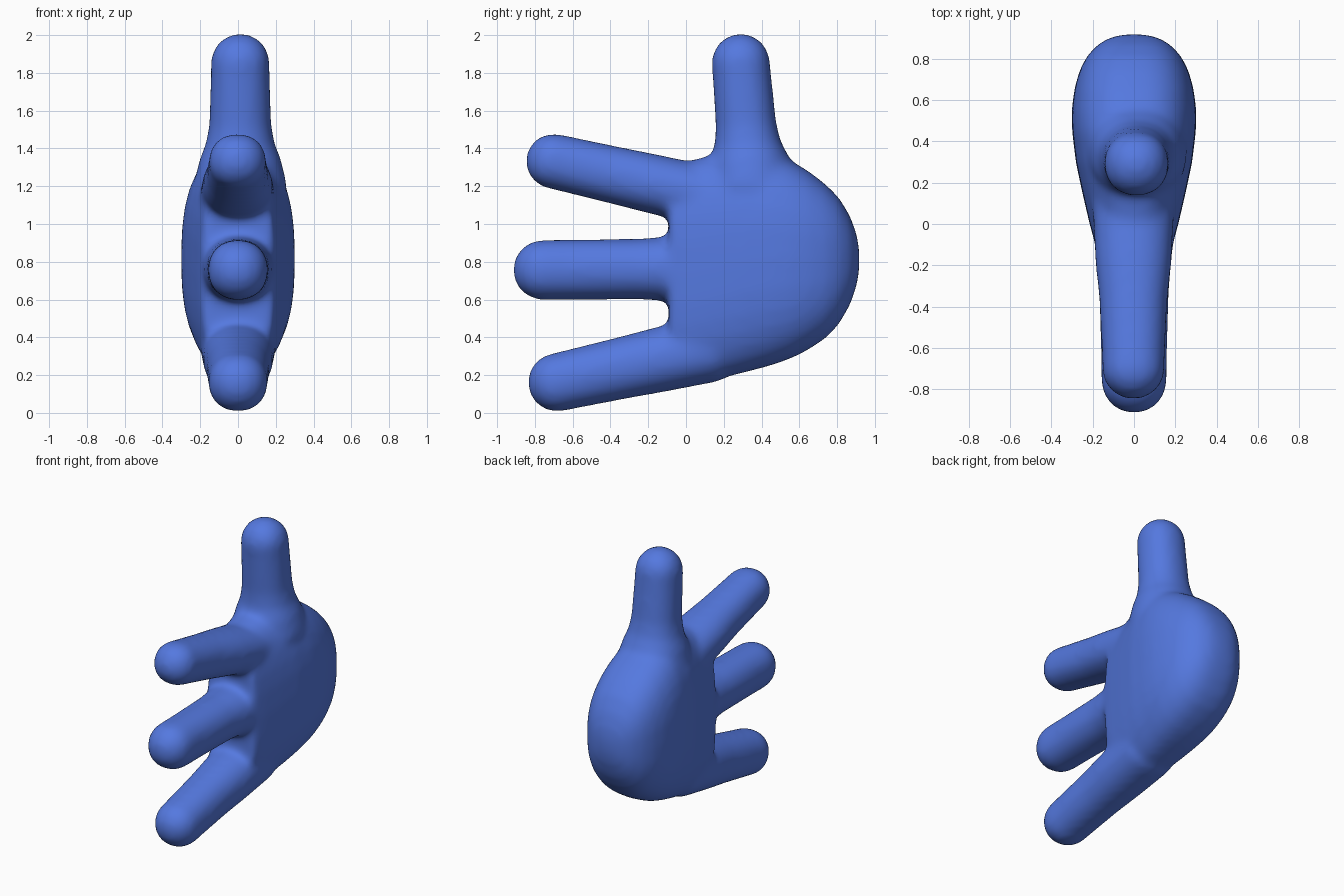
import bpy, bmesh
from math import sin, cos, pi, copysign
from mathutils import Vector

cube = bpy.data.objects.get("Cube")
if cube:
    bpy.data.objects.remove(cube)

SIDES = 32


def squarish(v, power):
    return copysign(abs(v) ** (2 / power), v)


def loft(bm, rings, axis, power):
    """Closed shell through rings of (centre, half width in x, half height)."""
    up = axis.cross(Vector((1, 0, 0))).normalized()
    loops = []
    for centre, wide, high in rings:
        loops.append([bm.verts.new(centre
                                   + Vector((wide * squarish(cos(a), power), 0, 0))
                                   + up * high * squarish(sin(a), power))
                      for a in (2 * pi * i / SIDES for i in range(SIDES))])
    for a, b in zip(loops, loops[1:]):
        for i in range(SIDES):
            j = (i + 1) % SIDES
            bm.faces.new((a[i], a[j], b[j], b[i]))
    bm.faces.new(loops[0][::-1])
    bm.faces.new(loops[-1])


def finger(bm, root, tip, profile, x=0.0):
    """Tapered finger; profile rows are (fraction, half width, half height)."""
    root, tip = Vector((x, *root)), Vector((x, *tip))
    axis = (tip - root).normalized()
    rings = [(root.lerp(tip, t), w, h) for t, w, h in profile]
    _, w, h = profile[-1]
    start = tip - axis * h
    rings.append((start, w, h))
    for k in range(1, 9):
        a = k / 8 * pi / 2 * 0.97
        rings.append((start + axis * h * sin(a), w * cos(a), h * cos(a)))
    loft(bm, rings, axis, 2.15)


bm = bmesh.new()

# Palm: y, bottom, top, half width
palm = [(-0.09, 0.16, 1.31, 0.19), (0.0, 0.15, 1.33, 0.215),
        (0.15, 0.175, 1.37, 0.25), (0.3, 0.21, 1.40, 0.282),
        (0.45, 0.25, 1.39, 0.30), (0.55, 0.285, 1.34, 0.302),
        (0.65, 0.335, 1.28, 0.29), (0.74, 0.395, 1.21, 0.265),
        (0.81, 0.47, 1.14, 0.23), (0.87, 0.575, 1.04, 0.175),
        (0.905, 0.68, 0.94, 0.11), (0.918, 0.76, 0.86, 0.05)]
loft(bm, [(Vector((0, y, (lo + hi) / 2)), w, (hi - lo) / 2)
          for y, lo, hi, w in palm], Vector((0, 1, 0)), 2.6)

# Three fingers and the thumb
finger(bm, (0.1, 1.15), (-0.845, 1.365),
       [(0, 0.20, 0.16), (0.3, 0.185, 0.157), (0.5, 0.165, 0.152), (0.8, 0.152, 0.147)], -0.003)
finger(bm, (0.1, 0.765), (-0.917, 0.755),
       [(0, 0.20, 0.19), (0.2, 0.19, 0.17), (0.35, 0.172, 0.16), (0.7, 0.16, 0.16)])
finger(bm, (0.15, 0.345), (-0.835, 0.128),
       [(0, 0.20, 0.18), (0.3, 0.185, 0.172), (0.5, 0.168, 0.164), (0.8, 0.158, 0.156)])
finger(bm, (0.345, 1.2), (0.277, 2.008),
       [(0, 0.25, 0.24), (0.18, 0.215, 0.21), (0.28, 0.182, 0.176),
        (0.4, 0.165, 0.161), (0.75, 0.156, 0.155)], 0.012)

bmesh.ops.recalc_face_normals(bm, faces=bm.faces)
mesh = bpy.data.meshes.new("hand")
bm.to_mesh(mesh)
bm.free()
hand = bpy.data.objects.new("hand", mesh)
bpy.context.collection.objects.link(hand)

# Blend the parts into one soft skin
remesh = hand.modifiers.new("merge", 'REMESH')
remesh.mode = 'VOXEL'
remesh.voxel_size = 0.02
remesh.use_smooth_shade = True
smooth = hand.modifiers.new("soften", 'SMOOTH')
smooth.factor = 0.5
smooth.iterations = 18

# Colour
blue = bpy.data.materials.new("blue")
blue.use_nodes = True
colour = (0.09, 0.19, 0.74, 1)
blue.diffuse_color = colour
blue.node_tree.nodes["Principled BSDF"].inputs["Base Color"].default_value = colour
mesh.materials.append(blue)
mesh.polygons.foreach_set("use_smooth", [True] * len(mesh.polygons))
